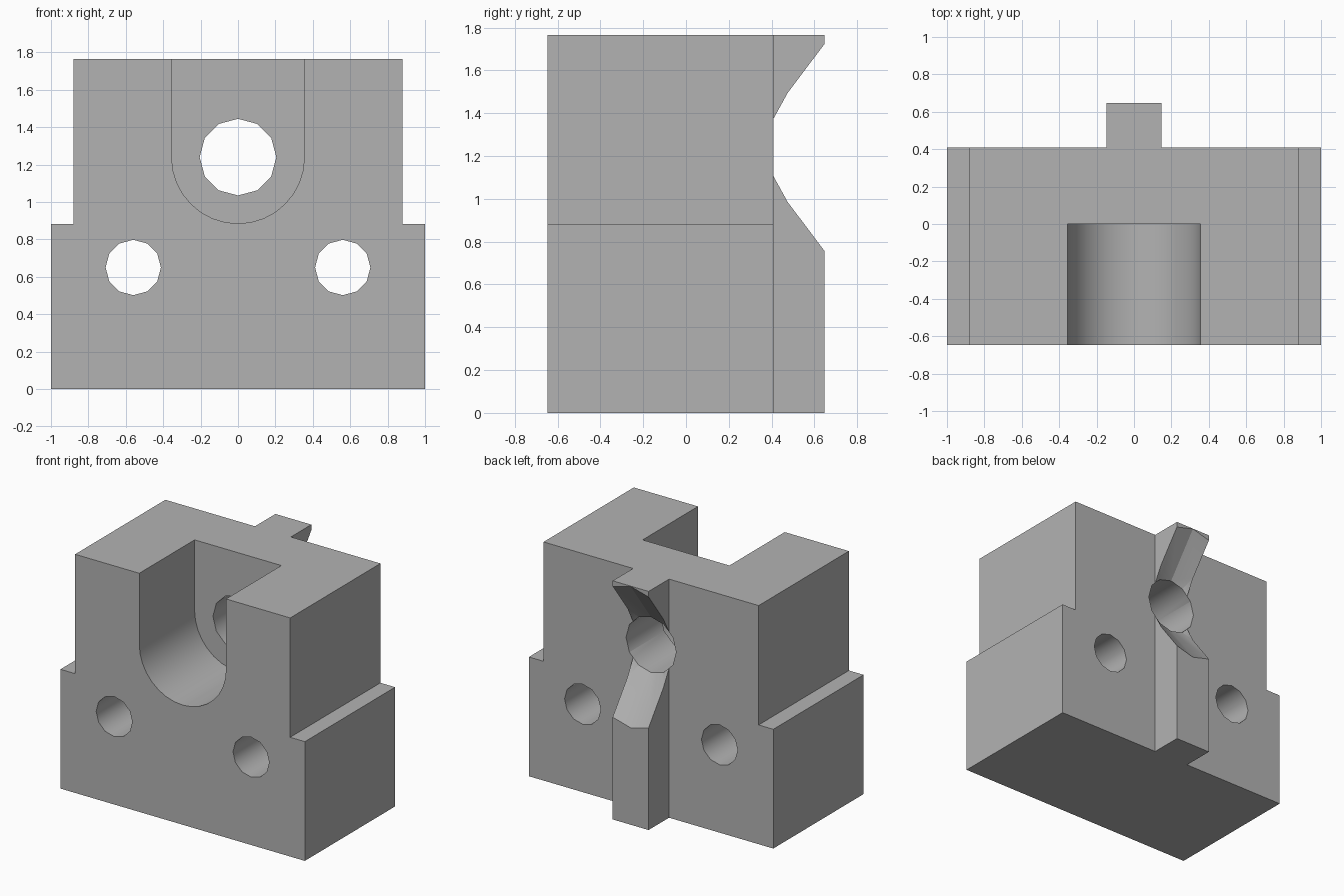
import bpy, bmesh, math

TOP, BORE_Z, BACK, FRONT, REAR = 1.765, 1.24, 0.408, -0.647, 0.647

cube = bpy.data.objects.get("Cube")
if cube:
    bpy.data.objects.remove(cube, do_unlink=True)

grey = bpy.data.materials.new("plain_grey")
grey.use_nodes = True
grey.diffuse_color = (0.45, 0.45, 0.45, 1)
grey.node_tree.nodes["Principled BSDF"].inputs["Base Color"].default_value = (0.45, 0.45, 0.45, 1)


def loft(name, front, back, y0, y1):
    """Solid between two x-z outlines of equal length, at depths y0 and y1."""
    bm = bmesh.new()
    a = [bm.verts.new((x, y0, z)) for x, z in front]
    b = [bm.verts.new((x, y1, z)) for x, z in back]
    bm.faces.new(a)
    bm.faces.new(b[::-1])
    for i in range(len(a)):
        j = (i + 1) % len(a)
        bm.faces.new((a[i], b[i], b[j], a[j]))
    bmesh.ops.recalc_face_normals(bm, faces=bm.faces)
    mesh = bpy.data.meshes.new(name)
    bm.to_mesh(mesh)
    bm.free()
    mesh.materials.append(grey)
    obj = bpy.data.objects.new(name, mesh)
    bpy.context.collection.objects.link(obj)
    return obj


def ring(x, z, r, sides=12):
    return [(x + r * math.cos(math.tau * i / sides), z + r * math.sin(math.tau * i / sides))
            for i in range(sides)]


def combine(target, tool, operation):
    """Apply a boolean and discard the tool."""
    mod = target.modifiers.new(tool.name, "BOOLEAN")
    mod.operation, mod.solver, mod.object = operation, "EXACT", tool
    bpy.context.view_layer.objects.active = target
    bpy.ops.object.modifier_apply(modifier=mod.name)
    bpy.data.objects.remove(tool, do_unlink=True)


# Stepped block with a vertical rib on the back
half = [(1, 0), (1, 0.882), (0.88, 0.882), (0.88, TOP)]
outline = half + [(-x, z) for x, z in reversed(half)]
block = loft("mounting_block", outline, outline, FRONT, BACK)
rib = [(-0.147, 0), (0.147, 0), (0.147, TOP), (-0.147, TOP)]
combine(block, loft("rear_rib", rib, rib, 0.2, REAR), "UNION")

# Round-bottomed slot, open at the front and top
arc = [(0.355 * math.cos(math.pi * (1 + i / 16)), BORE_Z + 0.355 * math.sin(math.pi * (1 + i / 16)))
       for i in range(17)]
slot = arc + [(0.355, 2), (-0.355, 2)]
combine(block, loft("slot_cutter", slot, slot, -1, 0), "DIFFERENCE")

# Central bore and the two fixing holes
for name, x, z, r in (("bore", 0, BORE_Z, 0.205),
                      ("left_hole", 0.56, 0.65, 0.148),
                      ("right_hole", -0.56, 0.65, 0.148)):
    hole = ring(x, z, r)
    combine(block, loft(name, hole, hole, -1, 1), "DIFFERENCE")

# Conical countersink splitting the rib
slope = (0.523 - 0.205) / (REAR - BACK)
y0, y1 = BACK - 0.05, REAR + 0.05
small, large = [ring(0, BORE_Z, 0.205 + slope * (y - BACK)) for y in (y0, y1)]
combine(block, loft("countersink", small, large, y0, y1), "DIFFERENCE")

# Smooth the curved walls, keep the corners crisp
bpy.ops.object.select_all(action="DESELECT")
block.select_set(True)
bpy.context.view_layer.objects.active = block
bpy.ops.object.shade_smooth_by_angle(angle=math.radians(35))
